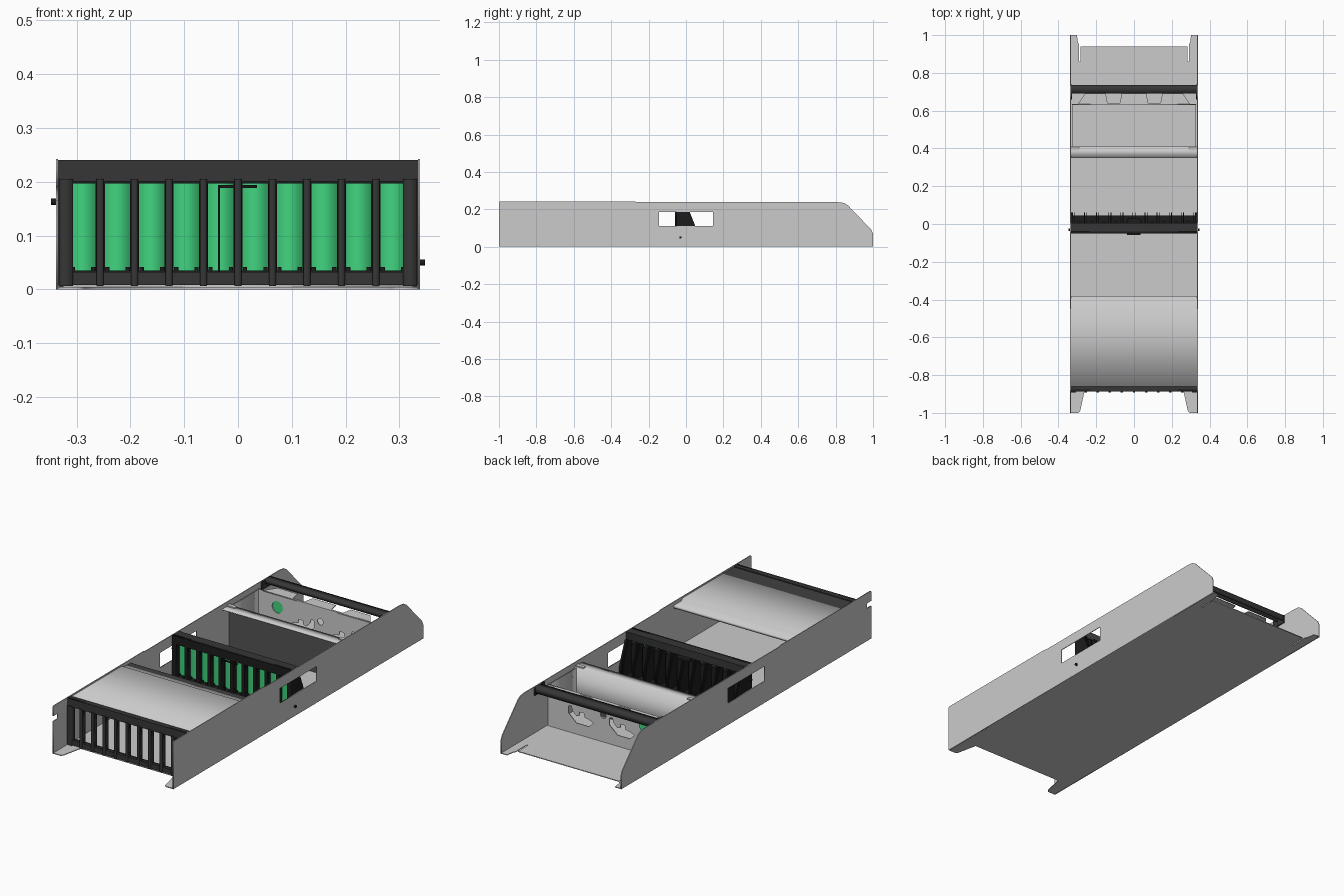
import bpy, math
from mathutils import Matrix

if "Cube" in bpy.data.objects:
    bpy.data.objects.remove(bpy.data.objects["Cube"])


def material(name, col):
    m = bpy.data.materials.new(name)
    m.diffuse_color = (*col, 1)
    m.use_nodes = True
    m.node_tree.nodes["Principled BSDF"].inputs["Base Color"].default_value = m.diffuse_color
    return m


BLACK = material("black_plastic", (0.037, 0.037, 0.037))
DARK = material("dark_plastic", (0.012, 0.012, 0.012))
GREEN = material("green_board", (0.053, 0.665, 0.216))
T = 0.004  # sheet thickness
AXES = {
    'x': Matrix(((0, 0, 1, 0), (1, 0, 0, 0), (0, 1, 0, 0), (0, 0, 0, 1))),
    'y': Matrix(((1, 0, 0, 0), (0, 0, -1, 0), (0, 1, 0, 0), (0, 0, 0, 1))),
    'z': Matrix.Identity(4),
}


def add(name, mesh, mat=None):
    mesh.name = name
    ob = bpy.data.objects.new(name, mesh)
    bpy.context.collection.objects.link(ob)
    if mat:
        mesh.materials.clear()
        mesh.materials.append(mat)
    return ob


def plate(name, loops, axis, pos, t=T, mat=None):
    """Flat sheet from an outline plus hole loops, normal to axis, centred at pos."""
    cu = bpy.data.curves.new(name + "_curve", 'CURVE')
    cu.dimensions, cu.fill_mode, cu.extrude = '2D', 'BOTH', t / 2
    for loop in loops:
        s = cu.splines.new('POLY')
        s.points.add(len(loop) - 1)
        for p, (u, v) in zip(s.points, loop):
            p.co = (u, v, 0, 1)
        s.use_cyclic_u = True
    tmp = bpy.data.objects.new("tmp", cu)
    bpy.context.collection.objects.link(tmp)
    dg = bpy.context.evaluated_depsgraph_get()
    me = bpy.data.meshes.new_from_object(tmp.evaluated_get(dg))
    bpy.data.objects.remove(tmp)
    bpy.data.curves.remove(cu)
    me.transform(AXES[axis])
    if axis == 'y':
        me.flip_normals()
    shift = [pos if a == axis else 0 for a in 'xyz']
    me.transform(Matrix.Translation(shift))
    return add(name, me, mat)


def rect(u0, u1, v0, v1):
    return [(u0, v0), (u1, v0), (u1, v1), (u0, v1)]


def disc(u, v, r, n=24):
    return [(u + r * math.cos(2 * math.pi * i / n), v + r * math.sin(2 * math.pi * i / n)) for i in range(n)]


def box(name, x, y, z, mat=None):
    return plate(name, [rect(*x, *y)], 'z', sum(z) / 2, z[1] - z[0], mat)


# Side walls: sloping rear end, window, and a latch notch on the left one
rear = [(1, 0), (1, 0.07), (0.99, 0.092), (0.865, 0.222), (0.845, 0.234), (0.815, 0.238), (-0.26, 0.238), (-0.275, 0.242)]
for side, x in (("left", -0.336), ("right", 0.336)):
    front = [(-0.995, 0.242), (-1, 0.237)]
    if side == "left":
        front += [(-1, 0.19), (-0.965, 0.19), (-0.965, 0.165), (-1, 0.165)]
    front += [(-1, 0)]
    plate(side + "_wall", [rear + front, rect(-0.145, 0.145, 0.11, 0.185)], 'x', x)
    s = 1 if x > 0 else -1
    z = 0.05 if s > 0 else 0.163
    plate(side + "_pin", [disc(-0.03, z, 0.006, 16)], 'x', s * 0.341, 0.012, DARK)

# Floor with tapered front tabs and slotted rear edge
half = [(0.262, -0.885), (0.285, -0.99), (0.295, -1), (0.336, -1), (0.336, 1),
        (0.302, 1), (0.297, 0.96), (0.29, 0.95), (0.29, 0.86), (0.283, 0.86), (0.283, 0.94)]
plate("floor", [half + [(-x, y) for x, y in reversed(half)]], 'z', T / 2)
box("floor_front_lip", (-0.325, 0.325), (-0.875, -0.87), (0, 0.014))

# Front cover with its stepped rear lip
cover = [(-0.885, 0.235), (-0.452, 0.235), (-0.438, 0.224), (-0.38, 0.224), (-0.38, 0.21),
         (-0.384, 0.21), (-0.384, 0.22), (-0.44, 0.22), (-0.454, 0.231), (-0.885, 0.231)]
plate("front_cover", [cover], 'x', 0, 0.668)

# Front grille: one pierced plate, deeper top and bottom rails, deeper posts
xs = [-0.32 + 0.064 * i for i in range(11)]
holes = [rect(a + 0.0075, b - 0.0075, 0.032, 0.2) for a, b in zip(xs, xs[1:])]
plate("front_grille", [rect(-0.334, 0.334, 0.008, 0.24)] + holes, 'y', -0.884, 0.008, BLACK)
box("grille_top_rail", (-0.334, 0.334), (-0.88, -0.86), (0.2, 0.2395), BLACK)
box("grille_bottom_rail", (-0.334, 0.334), (-0.88, -0.862), (0.012, 0.03), DARK)
for i, x in enumerate(xs):
    w = 0.013 if i in (0, 10) else 0.0065
    box(f"grille_post_{i}", (x - w, x + w), (-0.892, -0.864), (0.006, 0.205), BLACK)

# Middle connector frame: pierced front, top and bottom rails
holes = [rect(a + 0.0085, b - 0.0085, 0.035, 0.197) for a, b in zip(xs, xs[1:])]
plate("middle_frame", [rect(-0.333, 0.333, 0.005, 0.238)] + holes, 'y', -0.045, 0.012, DARK)
box("middle_top_rail", (-0.333, 0.333), (-0.04, 0.004), (0.2, 0.238), BLACK)
box("middle_bottom_rail", (-0.333, 0.333), (-0.04, 0.045), (0.005, 0.035), DARK)
box("middle_rail_clip", (-0.035, 0.035), (0.004, 0.03), (0.19, 0.2), DARK)

# Sloped ribs and green boards behind every opening
rib = [(-0.05, 0.01), (0.062, 0.01), (0.058, 0.08), (0.05, 0.11), (0.014, 0.2), (-0.05, 0.2)]
for i, x in enumerate(xs):
    for s in (-1, 1):
        plate(f"middle_rib_{i}_{'a' if s < 0 else 'b'}", [rib], 'x', x + s * 0.006, 0.004, DARK)
    if i < 10:
        box(f"green_board_{i}", (x + 0.008, x + 0.056), (-0.024, -0.018), (0.03, 0.2), GREEN)
        box(f"board_socket_{i}", (x + 0.022, x + 0.042), (-0.018, 0.012), (0.035, 0.19), DARK)
        for u in (0.009, 0.047):
            box(f"board_foot_{i}_{u}", (x + u, x + u + 0.008), (-0.05, -0.024), (0.03, 0.042), DARK)
for side, x in (("left", -0.331), ("right", 0.331)):
    plate(side + "_end_bracket", [rib], 'x', x, 0.005, DARK)

# Cable strip in front of the middle frame
box("cable_strip_upright", (-0.037, -0.033), (-0.058, -0.051), (0.033, 0.19), DARK)
box("cable_strip_top", (-0.037, 0.035), (-0.058, -0.051), (0.188, 0.194), DARK)

# Rear compartment: folded front wall, side panels and rear wall with hook cutouts
plate("compartment_front", [[(0.35, 0.216), (0.41, 0.216), (0.41, 0.004), (0.406, 0.004), (0.406, 0.212), (0.35, 0.212)]],
      'x', 0, 0.668)
for side, s in (("left", -1), ("right", 1)):
    box(side + "_compartment_panel", tuple(sorted((s * 0.325, s * 0.329))), (0.41, 0.63), (0.004, 0.212))
    box(side + "_compartment_tab", tuple(sorted((s * 0.29, s * 0.334))), (0.388, 0.408), (0.216, 0.222))


def hook(c):
    return [(c - 0.065, 0.085), (c - 0.04, 0.06), (c + 0.03, 0.06), (c + 0.075, 0.1), (c + 0.075, 0.135),
            (c + 0.06, 0.14), (c + 0.05, 0.115), (c + 0.03, 0.095), (c + 0.015, 0.1), (c + 0.012, 0.12),
            (c - 0.012, 0.12), (c - 0.015, 0.1), (c - 0.04, 0.095)]


plate("compartment_rear", [rect(-0.329, 0.329, 0.004, 0.214), hook(0.14), hook(-0.09), disc(0.02, 0.14, 0.016),
                           disc(-0.22, 0.15, 0.03)], 'y', 0.632)
flange = [(-0.3, 0.63), (0.3, 0.63), (0.26, 0.69), (0.15, 0.69), (0.14, 0.64), (0.075, 0.64), (0.065, 0.69),
          (-0.065, 0.69), (-0.075, 0.64), (-0.14, 0.64), (-0.15, 0.69), (-0.26, 0.69)]
plate("compartment_rear_flange", [flange], 'z', 0.212)
plate("green_disc", [disc(-0.22, 0.15, 0.036)], 'y', 0.637, 0.005, GREEN)

# Rear cross bar: open channel with end brackets
bar = [(0.69, 0.238), (0.735, 0.238), (0.737, 0.208), (0.731, 0.208), (0.729, 0.232),
       (0.696, 0.232), (0.696, 0.218), (0.69, 0.218)]
plate("rear_cross_bar", [bar], 'x', 0, 0.66, BLACK)
for side, x in (("left", -0.331), ("right", 0.331)):
    plate(side + "_bar_bracket", [rect(0.66, 0.738, 0.195, 0.238)], 'x', x, 0.006, BLACK)
